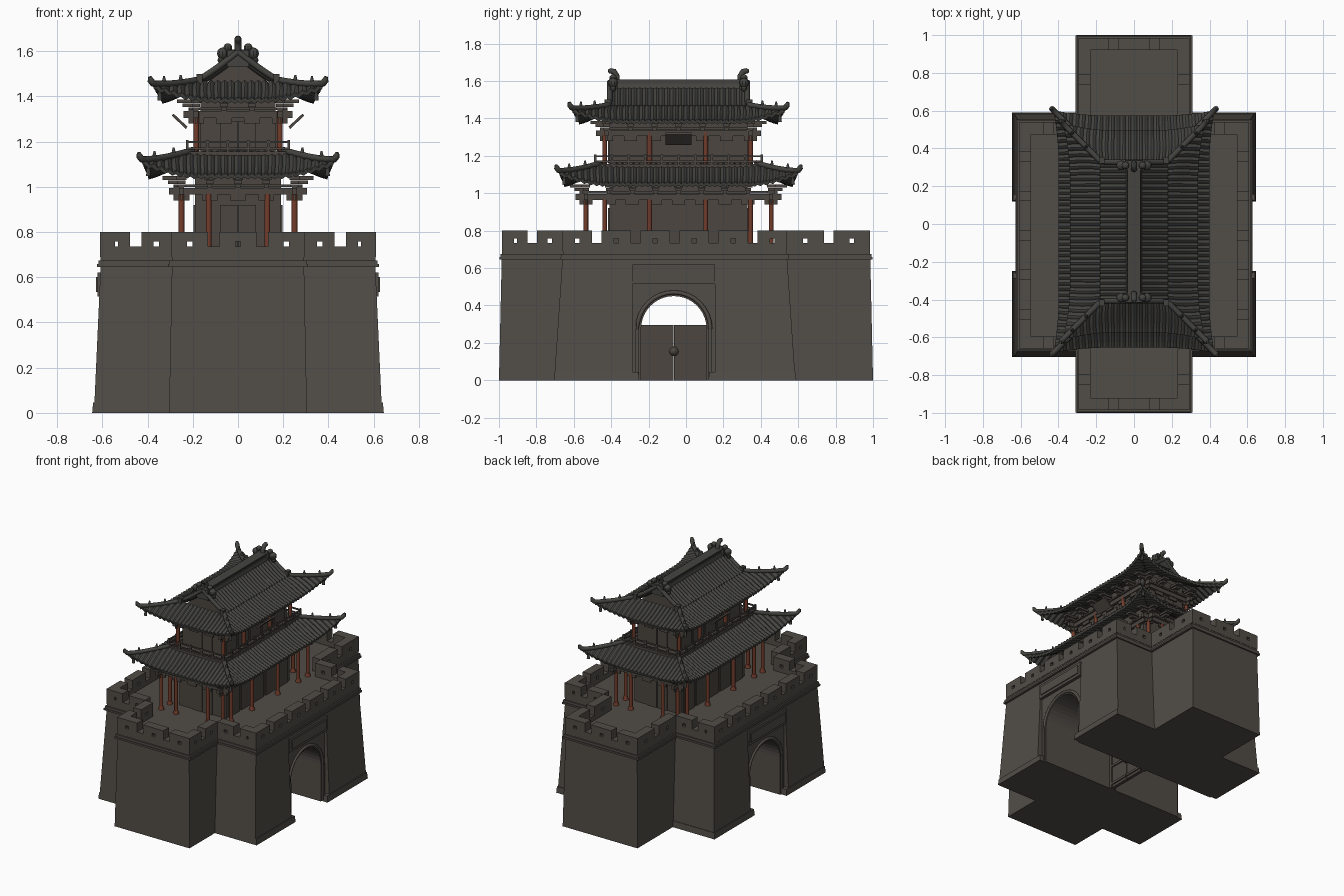
import bpy, bmesh, math
from mathutils import Matrix, Vector

if "Cube" in bpy.data.objects:
    bpy.data.objects.remove(bpy.data.objects["Cube"])

CY = -0.04      # middle of the tower
GY = -0.065     # middle of the gate
SIDES = (-1, 1)


def material(name, *rgb):
    m = bpy.data.materials.new(name)
    m.use_nodes = True
    m.diffuse_color = (*rgb, 1)
    m.node_tree.nodes["Principled BSDF"].inputs["Base Color"].default_value = (*rgb, 1)
    return m


STONE = material("warm grey stone", 0.083, 0.074, 0.063)
TILE = material("grey roof tile", 0.058, 0.057, 0.051)
WOOD = material("dark timber", 0.072, 0.062, 0.052)
RED = material("red brown column", 0.17, 0.045, 0.024)


def finish(bm, name, mat, smooth=False):
    me = bpy.data.meshes.new(name)
    bm.to_mesh(me)
    bm.free()
    me.materials.append(mat)
    if smooth:
        me.polygons.foreach_set("use_smooth", [True] * len(me.polygons))
        me.set_sharp_from_angle(angle=math.radians(40))
    ob = bpy.data.objects.new(name, me)
    bpy.context.collection.objects.link(ob)
    return ob


def box(bm, x0, x1, y0, y1, z0, z1, tx=0, ty=0):
    """Box whose top is drawn in by tx and ty."""
    for v in bmesh.ops.create_cube(bm, size=1)["verts"]:
        a, b, top = v.co.x > 0, v.co.y > 0, v.co.z > 0
        v.co = ((x1 - tx * top) if a else (x0 + tx * top),
                (y1 - ty * top) if b else (y0 + ty * top), z1 if top else z0)


def slab(bm, hx, hy, z0, z1, tx=0, ty=0, cy=CY):
    box(bm, -hx, hx, cy - hy, cy + hy, z0, z1, tx, ty)


def ring(bm, hx, hy, w, z0, z1, over=0):
    """Four beams round the tower, with crossing ends."""
    for s in SIDES:
        box(bm, s * hx - w, s * hx + w, CY - hy - over, CY + hy + over, z0, z1)
        box(bm, -hx - over, hx + over, CY + s * hy - w, CY + s * hy + w, z0, z1)


def pole(bm, x, y, z0, z1, r, r2=None):
    bmesh.ops.create_cone(bm, cap_ends=True, segments=12, radius1=r, radius2=r2 or r,
                          depth=z1 - z0, matrix=Matrix.Translation((x, y, (z0 + z1) / 2)))


def around(hx, hy, step):
    """Evenly spaced points with outward directions round a rectangle."""
    nx, ny = round(2 * hx / step), round(2 * hy / step)
    for s in SIDES:
        for i in range(ny + 1):
            yield s * hx, CY - hy + 2 * hy * i / ny, s, 0
        for i in range(nx + 1):
            yield -hx + 2 * hx * i / nx, CY + s * hy, 0, s


def arm(bm, x, y, nx, ny, length, w, z0, z1):
    ex, ey, ox, oy = x + nx * length, y + ny * length, w * abs(ny), w * abs(nx)
    box(bm, min(x, ex) - ox, max(x, ex) + ox, min(y, ey) - oy, max(y, ey) + oy, z0, z1)


def tube(name, paths, r, mat):
    cu = bpy.data.curves.new(name, "CURVE")
    cu.dimensions, cu.bevel_depth, cu.bevel_resolution, cu.use_fill_caps = "3D", r, 2, True
    for path in paths:
        sp = cu.splines.new("POLY")
        sp.points.add(len(path) - 1)
        for p, co in zip(sp.points, path):
            p.co = (*co, 1)
        sp.points[-1].radius = 0.5
    cu.materials.append(mat)
    ob = bpy.data.objects.new(name, cu)
    bpy.context.collection.objects.link(ob)
    bpy.ops.object.select_all(action="DESELECT")
    ob.select_set(True)
    bpy.context.view_layer.objects.active = ob
    bpy.ops.object.convert(target="MESH")


# Fortress base: cross plan, tapered walls
def arch(bm, r, x0, x1):
    pts = [(GY + r, 0 - 0.1)] + [(GY + r * math.cos(a), 0.275 + r * math.sin(a))
           for a in (math.pi * i / 20 for i in range(21))] + [(GY - r, -0.1)]
    f = bm.faces.new([bm.verts.new((x0, y, z)) for y, z in pts])
    ext = bmesh.ops.extrude_face_region(bm, geom=[f])["geom"]
    bmesh.ops.translate(bm, vec=(x1 - x0, 0, 0), verts=[e for e in ext if isinstance(e, bmesh.types.BMVert)])
    bmesh.ops.recalc_face_normals(bm, faces=bm.faces[:])


bm = bmesh.new()
slab(bm, 0.637, 0.645, 0, 0.66, 0.03, 0.045, cy=-0.06)
walls = finish(bm, "main_wall", STONE)
tunnel, recess = bmesh.new(), bmesh.new()
arch(tunnel, 0.175, -1, 1)
for s in SIDES:
    box(recess, *sorted((s * 0.598, s)), GY - 0.22, GY + 0.22, -0.1, 0.52)
for part in (recess, tunnel):
    cutter = finish(part, "gate_cutter", STONE)
    cutter.hide_render = True
    mod = walls.modifiers.new("cut", "BOOLEAN")
    mod.operation, mod.solver, mod.object = "DIFFERENCE", "EXACT", cutter
    bpy.context.view_layer.objects.active = walls
    bpy.ops.object.modifier_apply(modifier=mod.name)
    bpy.data.objects.remove(cutter)

bm = bmesh.new()
for s in SIDES:
    box(bm, -0.305, 0.305, *sorted((s, s * 0.4)), 0, 0.66, 0.013, 0.015)
finish(bm, "wall_bastions", STONE)

bm = bmesh.new()
box(bm, -0.645, 0.645, -0.705, GY - 0.185, 0, 0.045, 0.004, 0.004)
box(bm, -0.645, 0.645, GY + 0.185, 0.59, 0, 0.045, 0.004, 0.004)
finish(bm, "wall_plinth", STONE)

bm = bmesh.new()
for hx, hy, cy in ((0.61, 0.6, -0.06), (0.295, 0.985, 0)):
    slab(bm, hx + 0.014, hy + 0.012, 0.645, 0.658, cy=cy)
    slab(bm, hx + 0.008, hy + 0.007, 0.658, 0.675, cy=cy)
    slab(bm, hx - 0.002, hy - 0.002, 0.675, 0.70, cy=cy)
finish(bm, "cornice_and_terrace", STONE)


# Parapets: low wall, merlons with a loophole each
def parapet(bm, x0, x1, y0, y1, n):
    along_y = y1 - y0 > x1 - x0
    a, b = (y0, y1) if along_y else (x0, x1)

    def piece(p, q, z0, z1):
        box(bm, *((x0, x1, p, q) if along_y else (p, q, y0, y1)), z0, z1)
    gap, hole = 0.05, 0.012
    w = (b - a - gap * (n - 1)) / n
    piece(a, b, 0.69, 0.735)
    for i in range(n):
        p = a + i * (w + gap)
        m = p + w / 2
        piece(p, m - hole, 0.735, 0.757)
        piece(m + hole, p + w, 0.735, 0.757)
        piece(p, p + w, 0.757, 0.80)


bm = bmesh.new()
T = 0.065
for s in SIDES:
    parapet(bm, *sorted((s * 0.61, s * (0.61 - T))), -0.66, 0.54, 6)
    parapet(bm, -0.295, 0.295, *sorted((s * 0.985, s * (0.985 - T))), 3)
    for y0, y1, e0, e1 in ((-0.66, -0.66 + T, -0.985, -0.66), (0.54 - T, 0.54, 0.54, 0.985)):
        parapet(bm, *sorted((s * 0.295, s * 0.61)), y0, y1, 2)
        parapet(bm, *sorted((s * 0.295, s * (0.295 - T))), e0, e1, 2)
finish(bm, "parapets", STONE)

# Gate surrounds, name boards (blank) and gate leaves
bm = bmesh.new()
for s in SIDES:
    box(bm, *sorted((s * 0.59, s * 0.621)), GY - 0.22, GY + 0.22, 0.515, 0.62)
    box(bm, *sorted((s * 0.59, s * 0.628)), GY - 0.2, GY + 0.2, 0.535, 0.60)
    for t in SIDES:
        box(bm, *sorted((s * 0.59, s * 0.61)), *sorted((GY + t * 0.185, GY + t * 0.205)), 0, 0.275)
finish(bm, "gate_surrounds", STONE)
arcs = [[(s * 0.598, GY + 0.195 * math.cos(a), 0.275 + 0.195 * math.sin(a))
         for a in (math.pi * i / 16 for i in range(17))] for s in SIDES]
tube("gate_arch_rings", arcs, 0.011, STONE)

bm = bmesh.new()
for t in SIDES:
    box(bm, -0.012, 0.012, *sorted((GY + t * 0.002, GY + t * 0.176)), 0, 0.295)
    for z in (0.02, 0.16, 0.275):
        box(bm, -0.02, 0.02, *sorted((GY + t * 0.004, GY + t * 0.172)), z, z + 0.018)
    box(bm, -0.02, 0.02, *sorted((GY + t * 0.155, GY + t * 0.175)), 0, 0.295)
    bmesh.ops.create_uvsphere(bm, u_segments=10, v_segments=6, radius=0.025,
                              matrix=Matrix.Translation((t * 0.015, GY, 0.155)))
finish(bm, "gate_leaves", WOOD)

# Tower rooms with door and window plates
bm = bmesh.new()
slab(bm, 0.19, 0.37, 0.69, 1.14)
slab(bm, 0.165, 0.37, 1.14, 1.42)
slab(bm, 0.23, 0.45, 1.138, 1.156)
for hx, z0, z1 in ((0.19, 0.70, 0.92), (0.165, 1.16, 1.29)):
    for s in SIDES:
        for i in range(-2, 3):
            y = CY + i * 0.14
            box(bm, *sorted((s * hx, s * (hx + 0.007))), y - 0.058, y + 0.058, z0, z1)
        for t in SIDES:
            box(bm, *sorted((t * 0.003, t * 0.08)), *sorted((CY + s * 0.37, CY + s * 0.377)), z0, z1)
finish(bm, "tower_rooms", WOOD)

# Columns
bm = bmesh.new()
feet = [(0.25, y) for y in (-0.495, -0.395, -0.155, 0.145, 0.385, 0.495)] + [(0.13, -0.495), (0.13, 0.495)]
for s in SIDES:
    for x, y in feet:
        pole(bm, s * x, CY + y, 0.70, 0.725, 0.02, 0.014)
        pole(bm, s * x, CY + y, 0.72, 0.97, 0.0125)
    for y in (-0.395, -0.155, 0.145, 0.385):
        pole(bm, s * 0.185, CY + y, 1.15, 1.33, 0.0125)
finish(bm, "columns", RED, True)

# Beams and eave brackets
bm = bmesh.new()
for hx, hy, z, step in ((0.25, 0.495, 0.965, 0.125), (0.185, 0.385, 1.305, 0.12)):
    ring(bm, hx, hy, 0.011, z, z + 0.03, over=0.055)
    ring(bm, hx, hy, 0.018, z + 0.034, z + 0.046, over=0.03)
    for x, y, nx, ny in around(hx, hy, step):
        for k in range(3):
            arm(bm, x, y, nx, ny, 0.035 + 0.025 * k, 0.011 + 0.006 * k, z + 0.03 + 0.018 * k, z + 0.046 + 0.018 * k)
        arm(bm, x, y, ny, nx, 0.035, 0.005, z - 0.025, z)
        arm(bm, x, y, -ny, -nx, 0.035, 0.005, z - 0.025, z)
finish(bm, "beams_and_brackets", WOOD)

# Balcony railing and tilted boards
bm = bmesh.new()
for z in (1.165, 1.193):
    ring(bm, 0.225, 0.445, 0.005, z, z + 0.009)
for x, y, nx, ny in around(0.225, 0.445, 0.09):
    box(bm, x - 0.006, x + 0.006, y - 0.006, y + 0.006, 1.15, 1.208)
for s in SIDES:
    bmesh.ops.create_cube(bm, size=1, matrix=Matrix.Translation((s * 0.258, CY, 1.29))
                          @ Matrix.Rotation(s * math.radians(47), 4, "Y") @ Matrix.Diagonal((0.012, 0.14, 0.085, 1)))
finish(bm, "railing_and_boards", WOOD)


# Tiled roofs: sheets with raised ribs, swept-up corners
def sheet(bm, fn, half):
    n = 4 * round(half / 0.015)
    cols = [[bm.verts.new(fn(-half + 2 * half * i / n, j / 7) + Vector((0, 0, (0, 0.008, 0.012, 0.008)[i % 4])))
             for j in range(8)] for i in range(n + 1)]
    for p, q in zip(cols, cols[1:]):
        for j in range(7):
            bm.faces.new((p[j], q[j], q[j + 1], p[j + 1]))


def finish_roof(bm, name):
    bmesh.ops.remove_doubles(bm, verts=bm.verts[:], dist=1e-5)
    bm.normal_update()
    for f in bm.faces:
        if f.normal.z < 0:
            f.normal_flip()
    mod = finish(bm, name, TILE).modifiers.new("thickness", "SOLIDIFY")
    mod.thickness, mod.offset = 0.018, -1


def skirt(name, outer, depth, z0, z1, lift, tip):
    def point(axis, s, t, v):
        edge = outer[1 - axis] - depth * v
        c = max(0, 1 - (edge - abs(t)) / 0.24) ** 2 * (1 - v)
        out, t = s * (outer[axis] - depth * v + tip * c), t + math.copysign(tip * c, t)
        x, y = (out, t) if axis == 0 else (t, out)
        return Vector((x, CY + y, z0 + (z1 - z0) * v ** 1.3 + lift * c))
    bm, hips, bells = bmesh.new(), [], bmesh.new()
    for axis in (0, 1):
        for s in SIDES:
            half = outer[1 - axis]
            sheet(bm, lambda t, w: point(axis, s, t, w * min(1, (half - abs(t)) / depth)), half)
    finish_roof(bm, name)
    for sx in SIDES:
        for sy in SIDES:
            path = [point(0, sx, sy * (outer[1] - depth * v), v) + Vector((0, 0, 0.012))
                    for v in (1 - i / 8 for i in range(9))]
            for p in path[3:7:3]:
                pole(bells, p.x, p.y, p.z, p.z + 0.035, 0.012, 0.004)
            end = path[-1]
            pole(bells, end.x - sx * 0.03, end.y - sy * 0.03, end.z - 0.075, end.z - 0.02, 0.011, 0.005)
            path += [end + Vector((sx * 0.01, sy * 0.01, 0.014)), end + Vector((sx * 0.014, sy * 0.014, 0.03))]
            hips.append(path)
    finish(bells, name + "_corner_ornaments", TILE)
    tube(name + "_hip_ridges", hips, 0.015, TILE)


skirt("lower_roof", (0.4, 0.615), 0.2, 1.05, 1.15, 0.06, 0.026)
skirt("upper_roof", (0.34, 0.535), 0.16, 1.385, 1.46, 0.06, 0.036)

# Gable roof on top of the upper skirt
bm = bmesh.new()
def slope(s, w):
    return s * 0.18 * (1 - w), 1.46 + 0.125 * w ** 1.15
for s in SIDES:
    sheet(bm, lambda t, w: Vector((slope(s, w)[0], CY + t, slope(s, w)[1])), 0.37)
finish_roof(bm, "gable_roof")
verges = [[(slope(s, 1 - i / 6)[0], CY + e * 0.368, slope(s, 1 - i / 6)[1] + 0.012) for i in range(7)]
          for s in SIDES for e in SIDES]
tube("gable_verges", verges, 0.014, TILE)
bm = bmesh.new()
slab(bm, 0.17, 0.34, 1.43, 1.575, 0.165, 0)
finish(bm, "gable_walls", WOOD)

# Main ridge and end ornaments
bm = bmesh.new()
slab(bm, 0.042, 0.345, 1.56, 1.585, 0.008)
slab(bm, 0.026, 0.345, 1.585, 1.597)
slab(bm, 0.034, 0.345, 1.597, 1.607)
for e in SIDES:
    y = CY + e * 0.35
    box(bm, -0.048, 0.048, y - 0.025, y + 0.025, 1.53, 1.605)
    for s in SIDES:
        for x, z, r in ((0.068, 1.59, 0.026), (0.045, 1.615, 0.02), (0.075, 1.56, 0.016)):
            bmesh.ops.create_uvsphere(bm, u_segments=10, v_segments=8, radius=r, matrix=Matrix.Translation((s * x, y, z)))
        arm(bm, s * 0.17, CY + e * 0.36, 0, e, 0.035, 0.014, 1.455, 1.5)
finish(bm, "main_ridge", TILE)
horns = [[(0, CY + e * y, z) for y, z in ((0.33, 1.59), (0.33, 1.625), (0.345, 1.65), (0.365, 1.655), (0.37, 1.665))]
         for e in SIDES]
tube("ridge_horns", horns, 0.016, TILE)
